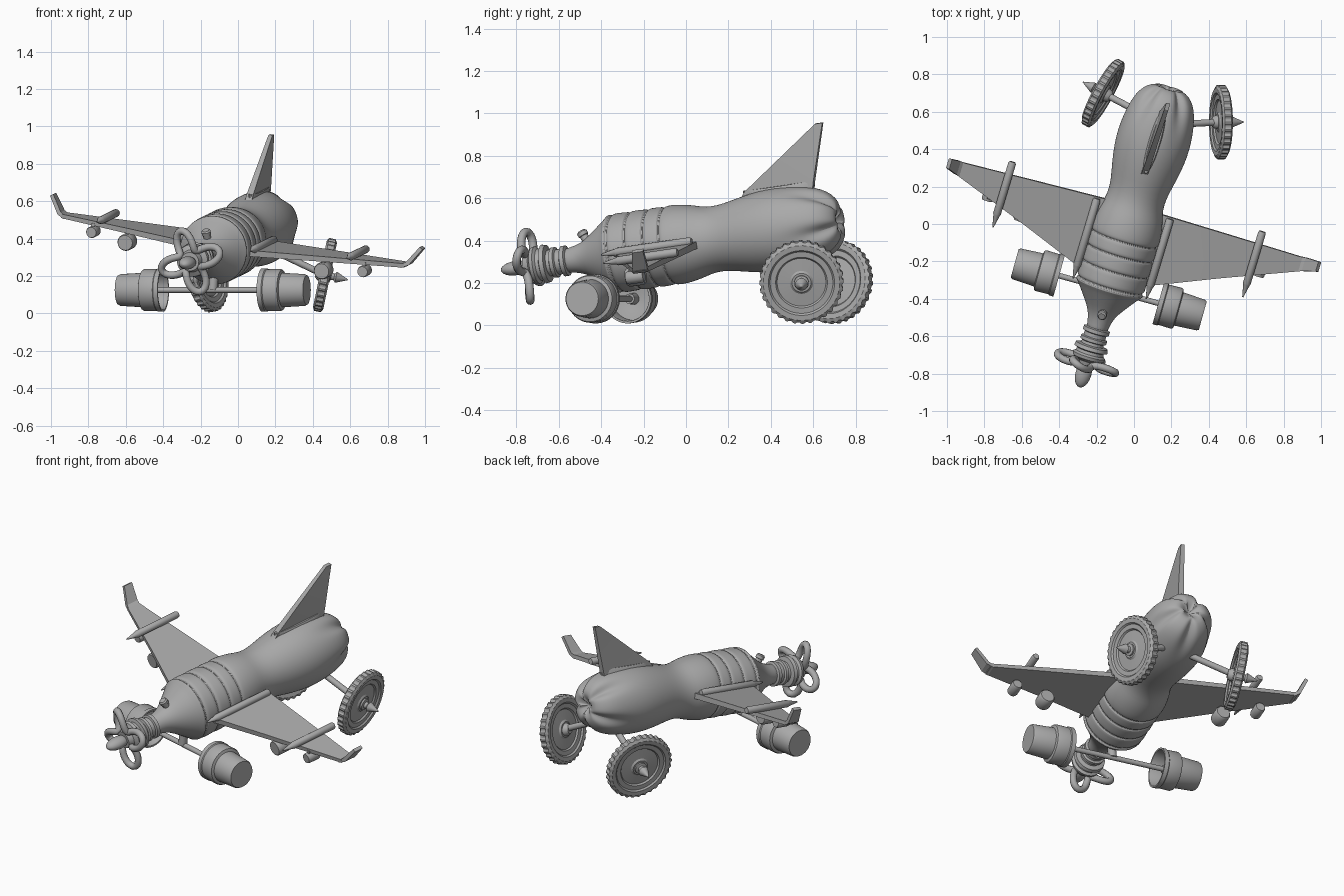
import bpy, bmesh, math
from mathutils import Matrix, Vector

if "Cube" in bpy.data.objects:
    bpy.data.objects.remove(bpy.data.objects["Cube"])

# Single flat grey
grey = bpy.data.materials.new("plain grey")
grey.use_nodes = True
grey.diffuse_color = (0.4, 0.4, 0.4, 1)
grey.node_tree.nodes["Principled BSDF"].inputs["Base Color"].default_value = (0.4, 0.4, 0.4, 1)

# Tilted aircraft frame: x = its left, y = towards the tail, z = its up
D = Vector((0.30, 1.0, 0.146)).normalized()
L = Vector((1.0, -0.28, -0.145))
L = (L - D * L.dot(D)).normalized()
U = L.cross(D)
ORIGIN = Vector((-0.03, 0, 0.387))


def P(l, s, u):
    return ORIGIN + L * l + D * s + U * u


def finish(name, bm, angle=35, subdiv=0):
    bmesh.ops.remove_doubles(bm, verts=bm.verts, dist=1e-5)
    bmesh.ops.recalc_face_normals(bm, faces=bm.faces)
    me = bpy.data.meshes.new(name)
    bm.to_mesh(me)
    bm.free()
    me.materials.append(grey)
    ob = bpy.data.objects.new(name, me)
    bpy.context.collection.objects.link(ob)
    bpy.ops.object.select_all(action='DESELECT')
    ob.select_set(True)
    bpy.context.view_layer.objects.active = ob
    bpy.ops.object.shade_smooth_by_angle(angle=math.radians(angle))
    if subdiv:
        m = ob.modifiers.new("smooth", 'SUBSURF')
        m.levels = m.render_levels = subdiv
    return ob


def loft(name, rings, angle=35, subdiv=0):
    """Skin rings of equal length and cap both ends."""
    bm = bmesh.new()
    vs = [[bm.verts.new(p) for p in r] for r in rings]
    n = len(rings[0])
    for a, b in zip(vs, vs[1:]):
        for i in range(n):
            j = (i + 1) % n
            bm.faces.new((a[i], a[j], b[j], b[i]))
    bm.faces.new(vs[0])
    bm.faces.new(vs[-1])
    return finish(name, bm, angle, subdiv)


def lathe(name, origin, axis, profile, seg=32, shape=None, angle=35, subdiv=0):
    """Spin (distance, radius) points about an axis; shape may vary the radius."""
    q = Vector(axis).to_track_quat('Z', 'Y')
    rings = []
    for t, r in profile:
        ring = []
        for i in range(seg):
            a = 2 * math.pi * i / seg
            rr = max(shape(t, r, a, i) if shape else r, 0.0004)
            ring.append(Vector(origin) + q @ Vector((rr * math.cos(a), rr * math.sin(a), t)))
        rings.append(ring)
    return loft(name, rings, angle, subdiv)


def rod(name, a, b, r, seg=20):
    d = Vector(b) - Vector(a)
    return lathe(name, a, d, [(0, r), (d.length, r)], seg)


# Bottle-shaped fuselage with grooves round the chest and a lobed tail
body = [(-.62, .056), (-.57, .058), (-.51, .072), (-.46, .105), (-.40, .15), (-.37, .172)]
for g in (-.34, -.25, -.16, -.08):
    body += [(g - .018, .186), (g - .008, .185), (g - .004, .177),
             (g + .004, .177), (g + .008, .185), (g + .018, .188)]
body += [(-.02, .188), (.05, .176), (.10, .16), (.15, .154), (.21, .159), (.30, .18),
         (.40, .196), (.48, .199), (.56, .193), (.63, .181), (.69, .163), (.735, .135),
         (.765, .095), (.77, .06), (.74, .025), (.735, 0)]


def lobes(t, r, a, i):
    k = min(max((t - .50) / .24, 0), 1)
    return r * (1 - .30 * k * k * (.5 + .5 * math.cos(5 * a + math.pi / 2)) ** 4)


lathe("fuselage", ORIGIN, D, body, 60, lobes, 50, 1)

# Ringed neck, collar and rounded nose
neck = [(-.56, .05), (-.585, .058), (-.59, .072), (-.61, .072), (-.615, .06), (-.637, .06),
        (-.642, .072), (-.66, .072), (-.665, .06), (-.68, .062), (-.685, .088), (-.705, .092),
        (-.712, .074), (-.728, .076), (-.738, .09), (-.755, .086), (-.77, .06), (-.80, .05), (-.80, 0)]
lathe("neck_rings", ORIGIN, D, neck, 40)
nose = []
for k in range(13):
    b = math.pi * k / 12
    w = max(math.sin(b), .01)
    nose.append([P(.043 * w * math.cos(c), -.845 - .075 * math.cos(b), .034 * w * math.sin(c))
                 for c in (2 * math.pi * i / 20 for i in range(20))])
loft("nose_tip", nose, 60)

# Four-lobed loop propeller: a tube swept round a clover path
N, T = 96, 10
path = []
for i in range(N):
    a = 2 * math.pi * i / N
    r = .118 + .052 * math.cos(4 * (a - math.radians(115)))
    path.append(P(r * math.cos(a), -.785 - .015 * math.cos(4 * a), r * math.sin(a)))
bm = bmesh.new()
tube = []
for i in range(N):
    tan = (path[(i + 1) % N] - path[i - 1]).normalized()
    side = tan.cross(D).normalized()
    up = side.cross(tan)
    tube.append([bm.verts.new(path[i] + .02 * (side * math.cos(c) + up * math.sin(c)))
                 for c in (2 * math.pi * j / T for j in range(T))])
for i in range(N):
    for j in range(T):
        a, b, k = tube[i], tube[(i + 1) % N], (j + 1) % T
        bm.faces.new((a[j], a[k], b[k], b[j]))
finish("propeller_loops", bm, 60)

# Peg on the nose
lathe("nose_peg", (-.158, -.455, .375), (-.015, -.04, .07),
      [(0, .02), (.055, .02), (.057, .025), (.075, .025), (.082, .018), (.082, 0)], 20)


# Wings with winglets, pods and underwing barrels
def section(l, u, s0, s1, t, nl=0.0):
    """Rectangular chord section; nl leans its thickness outwards."""
    v = Vector((-nl, 0, 1)).normalized() * t
    return [P(l + k * v.x, s, u + k * v.z) for s, k in ((s0, -1), (s1, -1), (s1, 1), (s0, 1))]


for side, tag in ((1, "left"), (-1, "right")):
    loft(tag + "_wing", [section(side * l, 0, a, b, t) for l, a, b, t in
                         ((.10, -.33, .10, .017), (.55, -.15, .09, .014), (.96, .005, .08, .011))], 20)
    loft(tag + "_winglet", [section(side * .94, -.005, 0, .08, .010, side * .3),
                            section(side * .975, .012, .01, .085, .011, side * 1.2),
                            section(side * 1.035, .10, .04, .095, .010, side * 1.5)], 20)
    for name, l, s0, s1, u in (("root_pod", .205, -.36, .09, .025), ("outer_pod", .70, -.21, .16, .033)):
        lathe(f"{tag}_{name}", P(side * l, s0, u), D,
              [(0, .003), (.07, .018), (.075, .021), (s1 - s0 - .01, .021),
               (s1 - s0, .017), (s1 - s0, 0)], 16)
    for name, l, s0, r, u in (("inner_barrel", .55, -.15, .045, -.066), ("outer_barrel", .76, -.09, .031, -.048)):
        lathe(f"{tag}_{name}", P(side * l, s0, u), D,
              [(0, 0), (0, r * .9), (.01, r), (.075, r), (.085, r * .85), (.085, 0)], 24)
        loft(f"{tag}_{name}_pylon", [[P(side * l + dx, s0 + ds, z) for dx, ds in
                                      ((-.008, .015), (.008, .015), (.008, .07), (-.008, .07))]
                                     for z in (u, 0)], 20)

# Tail fin, leaning slightly
fin = []
for u, a, b, l, t in ((.11, .25, .645, -.015, .02), (.20, .325, .668, -.02, .018),
                      (.468, .715, .752, -.047, .011)):
    fin.append([P(l + dx, s, u) for s, dx in ((a, -t), (b, -t), (b, t), (a, t))])
loft("tail_fin", fin, 20)
# Raised seam at the foot of the fin
loft("fin_skirt", [[P(-.018 + .032 * math.cos(c) * k, .49 + .175 * math.sin(c), u)
                    for c in (2 * math.pi * i / 24 for i in range(24))]
                   for u, k in ((.12, 1.3), (.195, 1), (.205, .8))])

# Front axle with hollow stepped wheels
axis = Vector((.963, -.268, 0))
mid = Vector((-.135, -.35, .125))
rod("front_axle", mid - axis * .42, mid + axis * .42, .015)
front = [(.39, 0), (.375, .06), (.37, .10), (.28, .104), (.275, .106), (.275, .116), (.30, .116),
         (.305, .111), (.375, .113), (.385, .108), (.39, .092), (.51, .085), (.522, .079), (.522, 0)]
for sgn, tag in ((1, "left"), (-1, "right")):
    lathe(tag + "_front_wheel", mid, axis * sgn, front, 48)
    lathe(tag + "_axle_hub", mid, axis * sgn, [(.31, 0), (.31, .024), (.38, .028), (.38, 0)], 20)
rod("front_axle_mount", mid, mid + Vector((.01, 0, .12)), .025)

# Large rear wheels: toothed rim, stepped disc and pointed hub
half = [(.02, .045), (.012, .055), (.008, .115), (.017, .122), (.018, .148),
        (.027, .156), (.028, .18), (.018, .199)]
wheel = [(.02, 0)] + half + [(-t, r) for t, r in reversed(half)] + [(-.02, 0)]


def teeth(t, r, a, i):
    return r - (.007 if r > .19 and i % 4 > 1 else 0)


hub = [(0, 0), (0, .035), (.03, .035), (.034, .02), (.05, .018), (.06, .03), (.125, .002)]
for tag, c, ax, start in (("left", (.465, .545, .205), (.97, .0, -.2), (.18, .53, .34)),
                          ("right", (-.165, .70, .205), (-.86, .47, -.15), (.08, .57, .31))):
    c, ax, start = Vector(c), Vector(ax).normalized(), Vector(start)
    lathe(tag + "_rear_wheel", c, ax, wheel, 128, teeth, 30)
    lathe(tag + "_rear_hub", c, ax, hub, 20)
    rod(tag + "_rear_strut", start, c, .018)
    lathe(tag + "_rear_collar", c, -ax, [(0, 0), (0, .04), (.035, .035), (.05, .022), (.05, 0)], 20)
